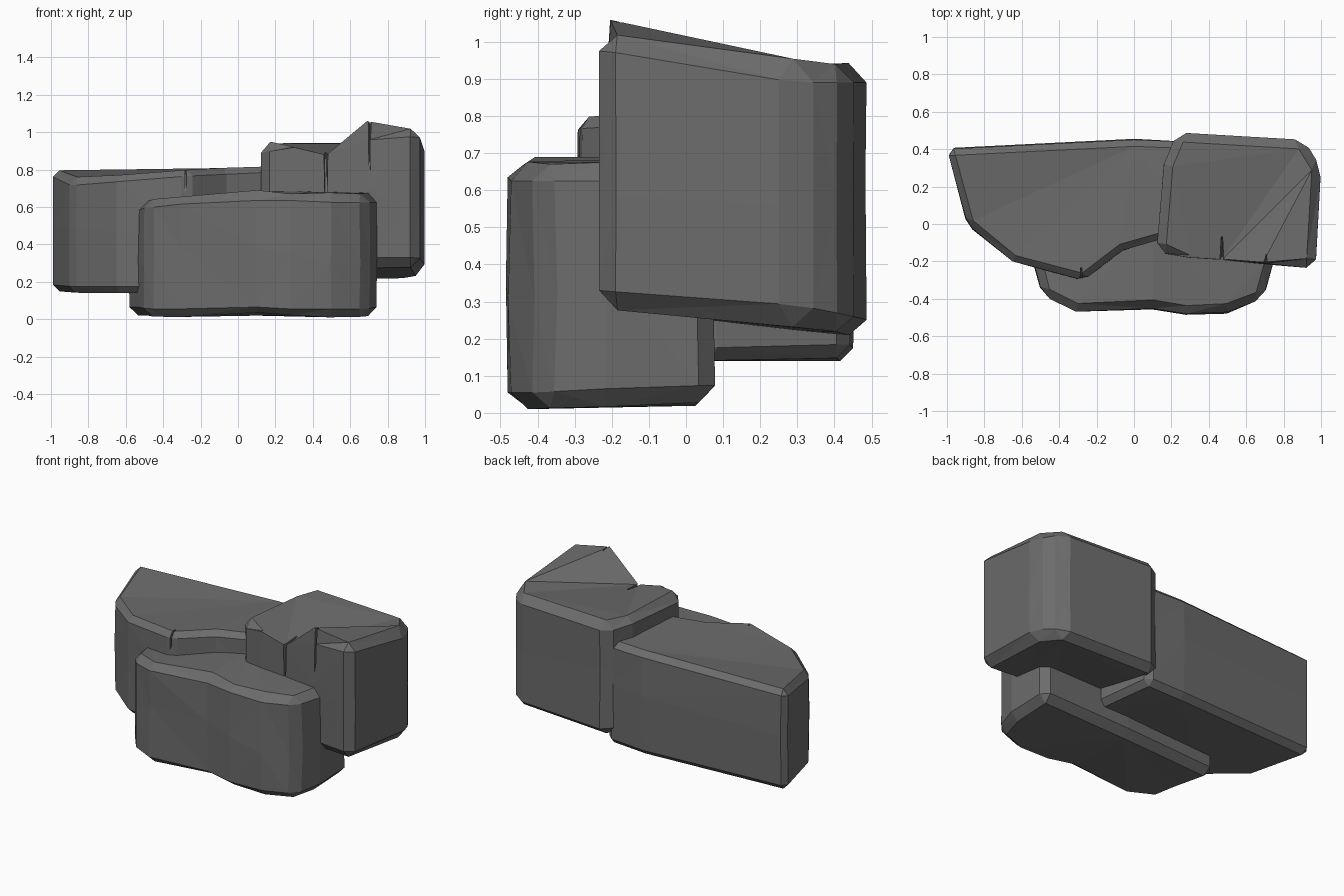
import bpy
import bmesh
import random
from mathutils import Vector

random.seed(4)
cube = bpy.data.objects.get("Cube")
if cube:
    bpy.data.objects.remove(cube)

stone = bpy.data.materials.new("grey stone")
stone.use_nodes = True
GREY = (0.15, 0.15, 0.15, 1)
stone.diffuse_color = GREY
stone.node_tree.nodes["Principled BSDF"].inputs["Base Color"].default_value = GREY


def make_object(name, bm):
    bmesh.ops.recalc_face_normals(bm, faces=bm.faces)
    mesh = bpy.data.meshes.new(name)
    bm.to_mesh(mesh)
    bm.free()
    mesh.materials.append(stone)
    obj = bpy.data.objects.new(name, mesh)
    bpy.context.collection.objects.link(obj)
    return obj


def apply(obj, kind, **settings):
    mod = obj.modifiers.new(kind.title(), kind)
    for key, value in settings.items():
        setattr(mod, key, value)
    bpy.context.view_layer.objects.active = obj
    bpy.ops.object.modifier_apply(modifier=mod.name)


def rock(name, outline, bevel, chip):
    """Chiselled prism from (x, y, bottom z, top z) corners, with an uneven waist."""
    bm = bmesh.new()
    rings = [[], [], []]
    for x, y, low, high in outline:
        mid = low + (high - low) * random.uniform(0.4, 0.6)
        sway = random.uniform(-chip, chip)
        rings[0].append(bm.verts.new((x, y, low)))
        rings[1].append(bm.verts.new((x + sway / 2, y + sway, mid)))
        rings[2].append(bm.verts.new((x, y, high)))
    count = len(outline)
    for lower, upper in zip(rings, rings[1:]):
        for i in range(count):
            j = (i + 1) % count
            bm.faces.new((lower[i], lower[j], upper[j], upper[i]))
    bm.faces.new(rings[0])
    bm.faces.new(rings[2])
    obj = make_object(name, bm)
    apply(obj, "BEVEL", width=bevel, segments=1, limit_method="ANGLE", angle_limit=0.6)
    apply(obj, "TRIANGULATE")
    return obj


def crack(obj, mouth, tip, depth, width):
    """Cut a thin wedge into the front of a rock, open at the top."""
    (mx, my), (tx, ty) = mouth, tip
    bm = bmesh.new()
    top = [bm.verts.new(p) for p in ((mx - width, my, 1.2), (mx + width, my, 1.2), (tx, ty, 1.2))]
    foot = Vector((mx, my, depth))
    low = [bm.verts.new(foot + Vector((s * width / 3, 0, 0))) for s in (-1, 1)]
    bm.faces.new(top)
    bm.faces.new((top[0], top[1], low[1], low[0]))
    bm.faces.new((top[1], top[2], low[1]))
    bm.faces.new((top[2], top[0], low[0]))
    bm.faces.new((low[0], low[1], top[2]))
    cutter = make_object("crack_cutter", bm)
    cutter.hide_render = True
    apply(obj, "BOOLEAN", object=cutter, operation="DIFFERENCE", solver="EXACT")
    bpy.data.objects.remove(cutter)


# Low slab standing in front
rock("front_rock", [
    (-0.59, 0.03, 0.02, 0.64), (-0.53, -0.22, 0.02, 0.63), (-0.49, -0.38, 0.01, 0.64),
    (-0.31, -0.47, 0.01, 0.66), (0.10, -0.45, 0.02, 0.68), (0.28, -0.48, 0.01, 0.68),
    (0.50, -0.47, 0.01, 0.67), (0.69, -0.40, 0.01, 0.67), (0.74, -0.22, 0.02, 0.67),
    (0.74, 0.08, 0.03, 0.68), (0.10, 0.07, 0.02, 0.69)], 0.045, 0.012)

# Long rock behind, with a rounded front corner
long_rock = rock("long_rock", [
    (-1.00, 0.40, 0.15, 0.80), (-0.89, 0.00, 0.14, 0.75), (-0.65, -0.20, 0.14, 0.77),
    (-0.27, -0.30, 0.14, 0.80), (-0.06, -0.14, 0.14, 0.81), (0.15, -0.08, 0.14, 0.82),
    (0.32, 0.05, 0.14, 0.82), (0.26, 0.44, 0.15, 0.81), (0.00, 0.45, 0.14, 0.81)],
    0.035, 0.008)
crack(long_rock, (-0.28, -0.33), (-0.29, -0.03), 0.6, 0.015)

# Tall block on the end
tall_rock = rock("tall_rock", [
    (0.12, -0.15, 0.28, 0.94), (0.30, -0.18, 0.28, 0.97), (0.47, -0.19, 0.28, 0.93),
    (0.70, -0.21, 0.28, 1.01), (0.97, -0.24, 0.28, 1.03), (1.00, 0.30, 0.24, 0.94),
    (0.91, 0.45, 0.21, 0.94), (0.23, 0.49, 0.20, 0.94), (0.16, 0.32, 0.23, 0.95)],
    0.05, 0.006)
crack(tall_rock, (0.47, -0.24), (0.47, 0.09), 0.55, 0.02)
crack(tall_rock, (0.70, -0.26), (0.71, -0.13), 0.55, 0.015)
